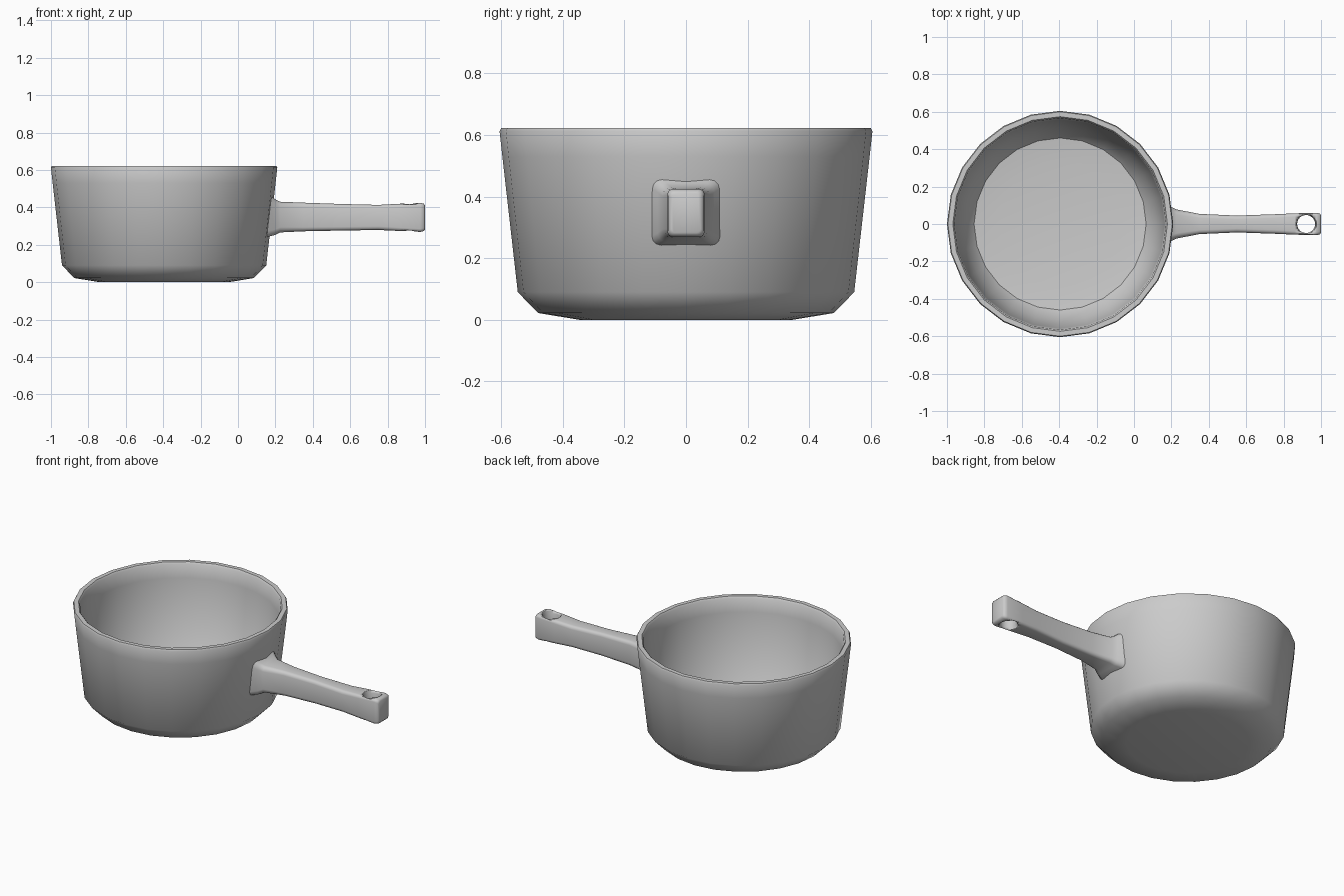
import bpy, bmesh, math

if "Cube" in bpy.data.objects:
    bpy.data.objects.remove(bpy.data.objects["Cube"])

CX = -0.395      # pot axis
SEG = 24


def finish(name, bm, angle=40):
    bmesh.ops.recalc_face_normals(bm, faces=bm.faces)
    me = bpy.data.meshes.new(name)
    bm.to_mesh(me)
    bm.free()
    ob = bpy.data.objects.new(name, me)
    bpy.context.collection.objects.link(ob)
    bpy.ops.object.select_all(action='DESELECT')
    ob.select_set(True)
    bpy.context.view_layer.objects.active = ob
    bpy.ops.object.shade_smooth_by_angle(angle=math.radians(angle))
    return ob


def skin(bm, rings):
    for a, b in zip(rings, rings[1:]):
        n = len(a)
        for i in range(n):
            bm.faces.new((a[i], a[(i + 1) % n], b[(i + 1) % n], b[i]))
    bm.faces.new(rings[0])
    bm.faces.new(rings[-1])


def lathe(name, profile, cx, seg):
    bm = bmesh.new()
    rings = [[bm.verts.new((cx + r * math.cos(2 * math.pi * i / seg),
                            r * math.sin(2 * math.pi * i / seg), z))
              for i in range(seg)] for r, z in profile]
    skin(bm, rings)
    return finish(name, bm)


# Pot: outer wall, flat rim, inner wall and floor
lathe("pot", [(0.345, 0.0), (0.48, 0.022), (0.546, 0.09), (0.596, 0.53),
              (0.605, 0.612), (0.600, 0.622), (0.574, 0.622), (0.566, 0.612),
              (0.558, 0.53), (0.515, 0.12), (0.46, 0.055), (0.33, 0.04)], CX, SEG)

# Handle: rounded rectangles along x, flared to meet the curved pot wall
# (x, half width, bottom z, top z, corner radius)
SECTIONS = [(None, 0.115, 0.24, 0.46, 0.03), (0.198, 0.092, 0.252, 0.444, 0.03),
            (0.225, 0.078, 0.266, 0.430, 0.028), (0.35, 0.054, 0.272, 0.425, 0.022),
            (0.55, 0.045, 0.276, 0.418, 0.02), (0.75, 0.052, 0.279, 0.413, 0.02),
            (0.86, 0.057, 0.274, 0.419, 0.018), (0.975, 0.060, 0.269, 0.424, 0.016),
            (0.993, 0.056, 0.273, 0.420, 0.016), (1.0, 0.047, 0.282, 0.411, 0.014)]


def wall_x(y, z):
    r = 0.546 + (z - 0.09) * 0.1136
    return CX + math.sqrt(r * r - y * y) - 0.012


bm = bmesh.new()
rings = []
for x, w, z0, z1, c in SECTIONS:
    ring = []
    for sy, sz, start in ((1, 1, 0), (-1, 1, 90), (-1, -1, 180), (1, -1, 270)):
        for k in range(4):
            a = math.radians(start + 30 * k)
            y = sy * (w - c) + c * math.cos(a)
            z = (z1 - c if sz > 0 else z0 + c) + c * math.sin(a)
            ring.append(bm.verts.new((wall_x(y, z) if x is None else x, y, z)))
    rings.append(ring)
skin(bm, rings)
handle = finish("handle", bm, 50)

# Hanging hole through the handle tip, slightly countersunk
cutter = lathe("hole_cutter", [(0.056, 0.2), (0.056, 0.415), (0.048, 0.405),
                               (0.048, 0.29), (0.056, 0.28), (0.056, 0.2)][1:5], 0.92, 24)
bpy.data.objects.remove(cutter)
cutter = lathe("hole_cutter", [(0.054, 0.2), (0.054, 0.274), (0.048, 0.288),
                               (0.048, 0.405), (0.054, 0.419), (0.054, 0.5)], 0.92, 24)
cutter.hide_render = True
cutter.hide_set(True)
mod = handle.modifiers.new("hole", 'BOOLEAN')
mod.operation = 'DIFFERENCE'
mod.solver = 'EXACT'
mod.object = cutter
bpy.context.view_layer.objects.active = handle
bpy.ops.object.modifier_apply(modifier="hole")
bpy.data.objects.remove(cutter)
